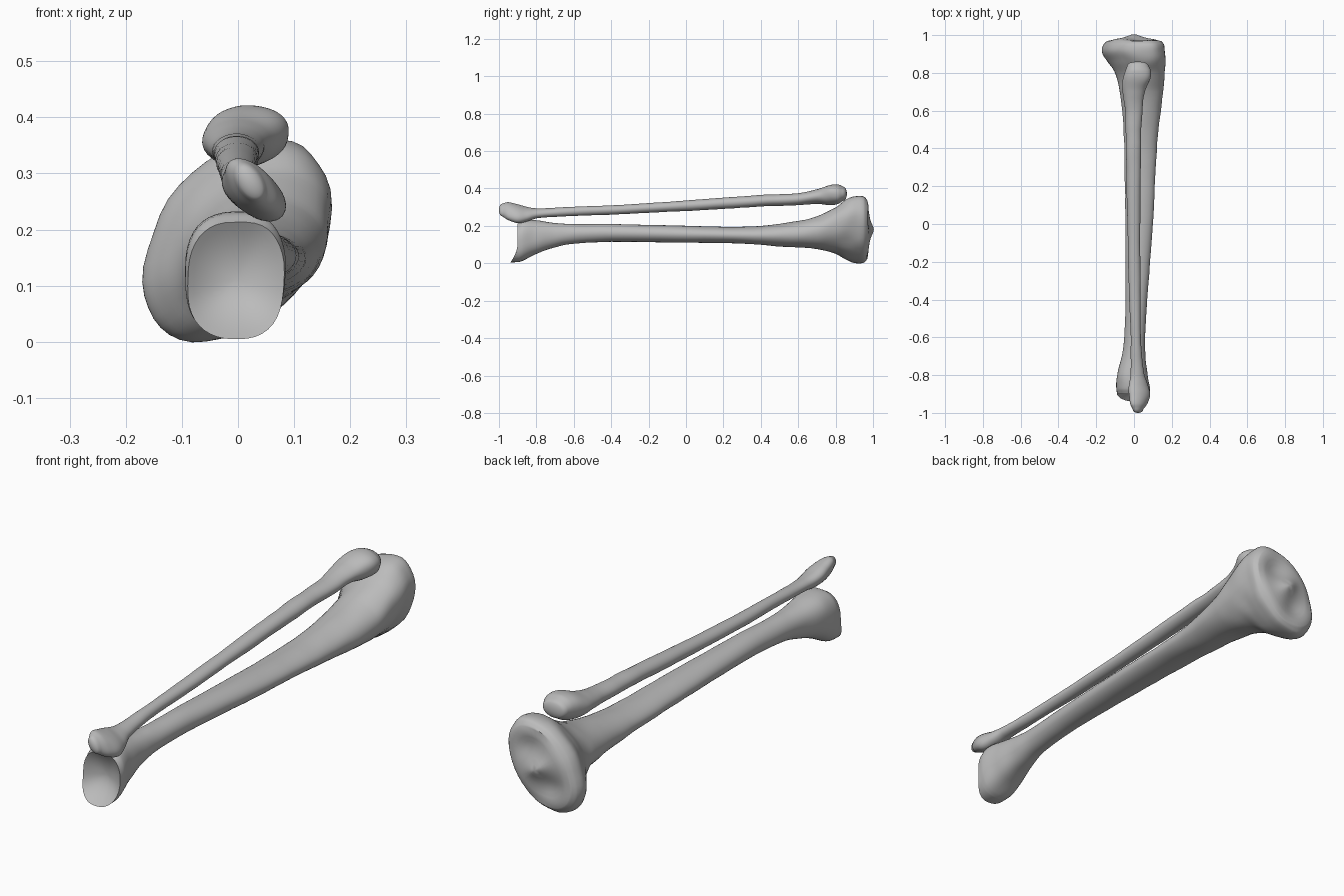
import bpy
import bmesh
from math import sin, cos, asin, pi, exp, sqrt, copysign
from mathutils import Vector, noise

default_cube = bpy.data.objects.get("Cube")
if default_cube:
    bpy.data.objects.remove(default_cube, do_unlink=True)

SEGMENTS = 40
SUBSTEPS = 6
CAP_RINGS = 8

bone_grey = bpy.data.materials.new("bone_grey")
bone_grey.use_nodes = True
bone_grey.diffuse_color = (0.5, 0.5, 0.5, 1)
bone_grey.node_tree.nodes["Principled BSDF"].inputs["Base Color"].default_value = (0.5, 0.5, 0.5, 1)


def slope(sections, i, k):
    """Tangent of column k at section i, measured along the bone."""
    before = sections[max(i - 1, 0)]
    after = sections[min(i + 1, len(sections) - 1)]
    return (after[k] - before[k]) / (after[0] - before[0])


def smooth_sections(sections):
    """Insert cubic in-between sections so the bone flows smoothly."""
    result = []
    for i in range(len(sections) - 1):
        a, b = sections[i], sections[i + 1]
        span = b[0] - a[0]
        for step in range(SUBSTEPS):
            t = step / SUBSTEPS
            row = [a[0] + span * t]
            for k in range(1, len(a)):
                ease = t * t * (3 - 2 * t)
                bend = (slope(sections, i, k) * t * (1 - t) ** 2
                        - slope(sections, i + 1, k) * t * t * (1 - t)) * span
                row.append(a[k] + (b[k] - a[k]) * ease + bend)
            result.append(row)
    result.append(list(sections[-1]))
    return result


def soften(value, power):
    return copysign(abs(value) ** power, value)


def ring_points(section, roughness):
    """Leaning, optionally boxy oval filling the section's bounds."""
    y, left, right, low, high, lean, power = section
    centre = Vector(((left + right) / 2, y, (low + high) / 2))
    lag = asin(lean)
    points = []
    for n in range(SEGMENTS):
        angle = 2 * pi * n / SEGMENTS
        offset = Vector(((right - left) / 2 * soften(cos(angle), power), 0,
                         (high - low) / 2 * soften(sin(angle + lag), power)))
        bump = noise.noise((centre + offset) * 14)
        points.append(centre + offset * (1 + roughness * bump))
    return centre, points


def build_bone(name, sections, front_cap, back_cap, roughness):
    """Loft the sections and close each end with a shaped cap."""
    bm = bmesh.new()
    rings = [ring_points(s, roughness) for s in smooth_sections(sections)]

    def cap_rows(ring, shape):
        centre, points = ring
        rows = []
        for r in range(CAP_RINGS):
            s = 1 - r / CAP_RINGS
            row = []
            for p in points:
                d = (p - centre) * s
                row.append(centre + d + Vector((0, shape(d.x, d.z, s), 0)))
            rows.append(row)
        tip = centre + Vector((0, shape(0, 0, 0), 0))
        return rows, tip

    front_rows, front_tip = cap_rows(rings[0], front_cap)
    back_rows, back_tip = cap_rows(rings[-1], back_cap)
    rows = front_rows[::-1] + [points for _, points in rings[1:-1]] + back_rows
    grid = [[bm.verts.new(p) for p in row] for row in rows]
    for lower, upper in zip(grid, grid[1:]):
        for n in range(SEGMENTS):
            m = (n + 1) % SEGMENTS
            bm.faces.new((lower[n], lower[m], upper[m], upper[n]))
    for row, tip in ((grid[0], front_tip), (grid[-1], back_tip)):
        hub = bm.verts.new(tip)
        for n in range(SEGMENTS):
            bm.faces.new((row[n], row[(n + 1) % SEGMENTS], hub))
    bmesh.ops.recalc_face_normals(bm, faces=bm.faces)

    mesh = bpy.data.meshes.new(name)
    bm.to_mesh(mesh)
    bm.free()
    mesh.materials.append(bone_grey)
    bone = bpy.data.objects.new(name, mesh)
    bpy.context.collection.objects.link(bone)
    bpy.ops.object.select_all(action="DESELECT")
    bone.select_set(True)
    bpy.context.view_layer.objects.active = bone
    bpy.ops.object.shade_smooth_by_angle(angle=pi / 4)
    return bone


# End shapes: offset along the bone for a point inside the end ring
def ankle_socket(dx, dz, s):
    lip = max(0, -dz / 0.1) ** 2
    return 0.035 * (1 - s * s) - 0.035 * lip


def knee_plateau(dx, dz, s):
    along = dx * 0.57 + dz * 0.82
    across = dx * 0.82 - dz * 0.57
    hollow = exp(-((abs(along) - 0.09) / 0.05) ** 2 - (across / 0.07) ** 2)
    spine = exp(-(along / 0.03) ** 2 - (across / 0.05) ** 2)
    return 0.015 * sqrt(1 - s * s) - 0.022 * hollow + 0.018 * spine


def dome(depth):
    return lambda dx, dz, s: depth * sqrt(max(0, 1 - s * s))


# Sections: y, left, right, low, high, lean, squareness
shin_sections = [
    (-0.9, -0.09, 0.083, 0.005, 0.215, 0.05, 0.8),
    (-0.87, -0.095, 0.085, 0.015, 0.23, 0.05, 0.8),
    (-0.8, -0.09, 0.073, 0.05, 0.23, 0, 0.85),
    (-0.7, -0.065, 0.06, 0.085, 0.215, 0, 0.9),
    (-0.6, -0.052, 0.058, 0.105, 0.21, 0, 1),
    (-0.4, -0.045, 0.07, 0.115, 0.21, 0, 1),
    (0, -0.045, 0.1, 0.11, 0.2, 0, 1),
    (0.3, -0.05, 0.115, 0.105, 0.195, 0, 1),
    (0.5, -0.055, 0.13, 0.09, 0.21, 0, 1),
    (0.7, -0.075, 0.155, 0.075, 0.25, 0.1, 1),
    (0.8, -0.1, 0.163, 0.05, 0.3, 0.25, 1),
    (0.86, -0.14, 0.165, 0.015, 0.345, 0.35, 1),
    (0.91, -0.168, 0.163, 0, 0.36, 0.38, 0.95),
    (0.95, -0.16, 0.157, 0.003, 0.357, 0.38, 0.95),
    (0.972, -0.138, 0.138, 0.025, 0.335, 0.38, 0.95),
]
build_bone("shin_bone", shin_sections, ankle_socket, knee_plateau, 0.03)

calf_sections = [
    (-0.98, -0.008, 0.05, 0.25, 0.32, -0.4, 1),
    (-0.95, -0.022, 0.07, 0.233, 0.327, -0.5, 0.95),
    (-0.9, -0.028, 0.085, 0.215, 0.317, -0.5, 1),
    (-0.85, -0.025, 0.073, 0.225, 0.302, -0.4, 1),
    (-0.79, -0.018, 0.052, 0.243, 0.294, -0.2, 1),
    (-0.6, -0.018, 0.036, 0.253, 0.302, 0, 1),
    (-0.3, -0.028, 0.034, 0.265, 0.315, 0, 1),
    (0.1, -0.037, 0.033, 0.285, 0.343, 0, 1),
    (0.4, -0.042, 0.037, 0.303, 0.365, 0, 1),
    (0.6, -0.048, 0.043, 0.312, 0.375, 0, 1),
    (0.7, -0.062, 0.058, 0.317, 0.396, 0.1, 1),
    (0.76, -0.06, 0.082, 0.312, 0.417, 0.1, 0.9),
    (0.81, -0.045, 0.087, 0.316, 0.42, 0, 0.9),
    (0.84, -0.035, 0.075, 0.332, 0.41, 0, 0.95),
]
build_bone("calf_bone", calf_sections, dome(-0.02), dome(0.02), 0.08)
